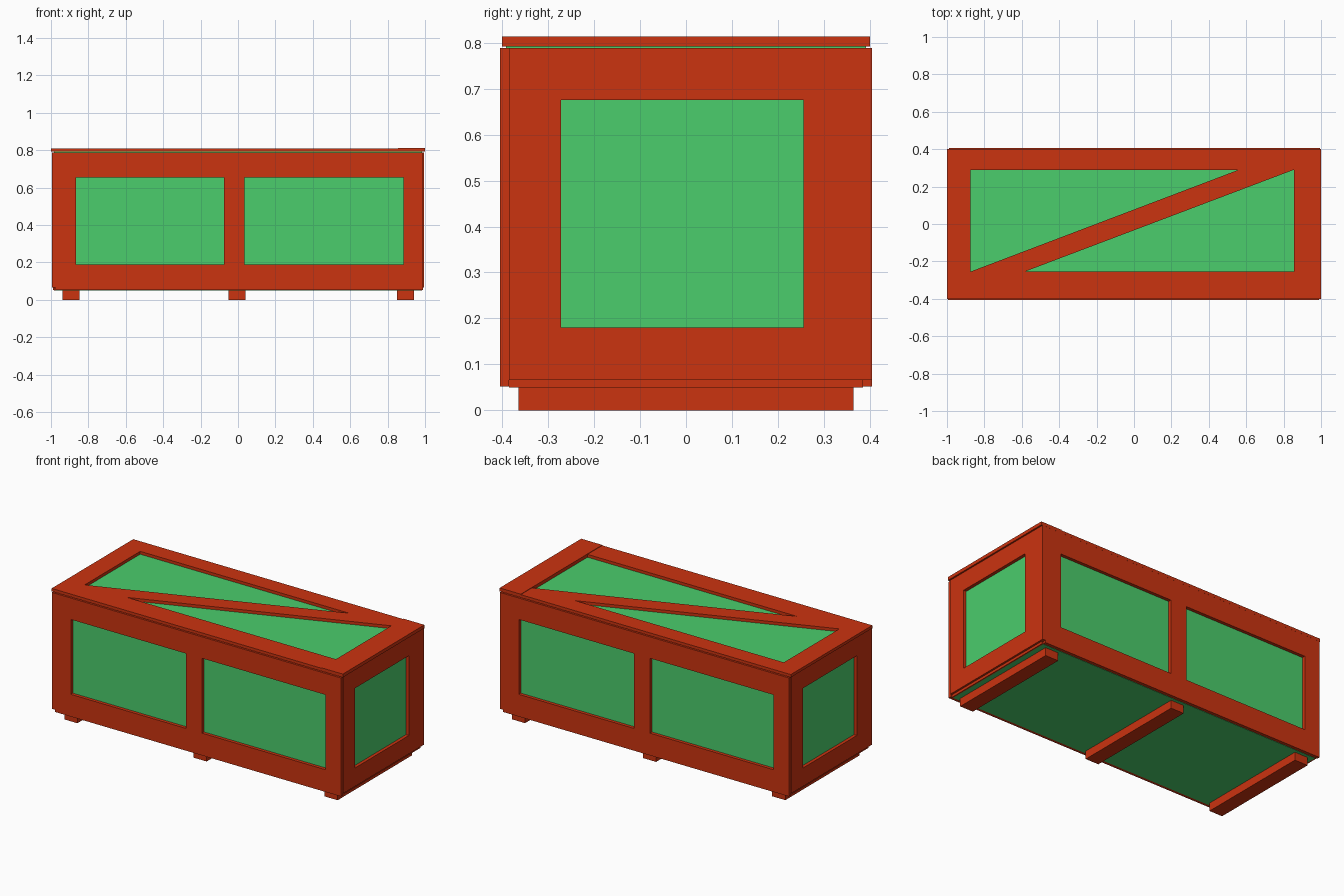
import bpy
import bmesh

if "Cube" in bpy.data.objects:
    bpy.data.objects.remove(bpy.data.objects["Cube"])


def material(name, color):
    m = bpy.data.materials.new(name)
    m.diffuse_color = (*color, 1)
    m.use_nodes = True
    m.node_tree.nodes["Principled BSDF"].inputs["Base Color"].default_value = m.diffuse_color
    return m


RED = material("red_paint", (0.6, 0.033, 0.005))
GREEN = material("green_paint", (0.07, 0.61, 0.15))


def prism(name, pts, z0, z1, mat):
    """Extrude an XY outline from z0 to z1."""
    bm = bmesh.new()
    face = bm.faces.new([bm.verts.new((x, y, z0)) for x, y in pts])
    ext = bmesh.ops.extrude_face_region(bm, geom=[face])
    for v in ext["geom"]:
        if isinstance(v, bmesh.types.BMVert):
            v.co.z = z1
    bmesh.ops.recalc_face_normals(bm, faces=bm.faces)
    me = bpy.data.meshes.new(name)
    bm.to_mesh(me)
    bm.free()
    me.materials.append(mat)
    ob = bpy.data.objects.new(name, me)
    bpy.context.collection.objects.link(ob)
    return ob


def box(name, x, y, z, mat=RED):
    pts = [(x[0], y[0]), (x[1], y[0]), (x[1], y[1]), (x[0], y[1])]
    return prism(name, pts, z[0], z[1], mat)


def wall_pair(names, x, y, z):
    """A board and its copy turned half round the vertical axis."""
    box(names[0], x, y, z)
    box(names[1], (-x[1], -x[0]), (-y[1], -y[0]), z)


# Green panelled body with lid panel
box("body_panels", (-0.975, 0.975), (-0.385, 0.385), (0.05, 0.785), GREEN)
box("lid_panel", (-0.985, 0.985), (-0.392, 0.392), (0.782, 0.792), GREEN)

# Skids under the floor
for i, x in enumerate((-0.893, -0.005, 0.895)):
    box(f"skid_{i + 1}", (x - 0.045, x + 0.045), (-0.365, 0.365), (0, 0.05))

# Long walls: rails between corner stiles, with a centre stile
LONG = (-0.405, -0.385)
for part, x, z in (
    ("bottom_rail", (-0.865, 0.885), (0.052, 0.19)),
    ("top_rail", (-0.865, 0.885), (0.655, 0.788)),
    ("left_stile", (-0.975, -0.865), (0.052, 0.788)),
    ("right_stile", (0.885, 0.99), (0.052, 0.788)),
    ("centre_stile", (-0.075, 0.035), (0.19, 0.655)),
):
    wall_pair((f"front_{part}", f"back_{part}"), x, LONG, z)

# End walls: full width rails, stiles between them, floor edge strip
END = (0.975, 0.995)
for part, y, z in (
    ("bottom_rail", (-0.385, 0.405), (0.066, 0.18)),
    ("top_rail", (-0.385, 0.405), (0.675, 0.788)),
    ("front_stile", (-0.385, -0.272), (0.18, 0.675)),
    ("back_stile", (0.256, 0.405), (0.18, 0.675)),
):
    wall_pair((f"right_{part}", f"left_{part}"), END, y, z)
wall_pair(("right_floor_edge", "left_floor_edge"),
          (0.975, 0.983), (-0.385, 0.385), (0.05, 0.066))

# Lid frame
LID = (0.792, 0.81)
box("lid_left_board", (-1, -0.875), (-0.4, 0.4), LID)
box("lid_right_board", (0.855, 1), (-0.4, 0.4), (0.792, 0.813))
box("lid_front_board", (-0.875, 0.855), (-0.4, -0.255), LID)
box("lid_back_board", (-0.875, 0.855), (0.29, 0.4), LID)

# Lid diagonal brace
prism("lid_brace", [(-0.875, -0.255), (-0.585, -0.255), (0.855, 0.29), (0.56, 0.29)],
      0.792, 0.81, RED)
